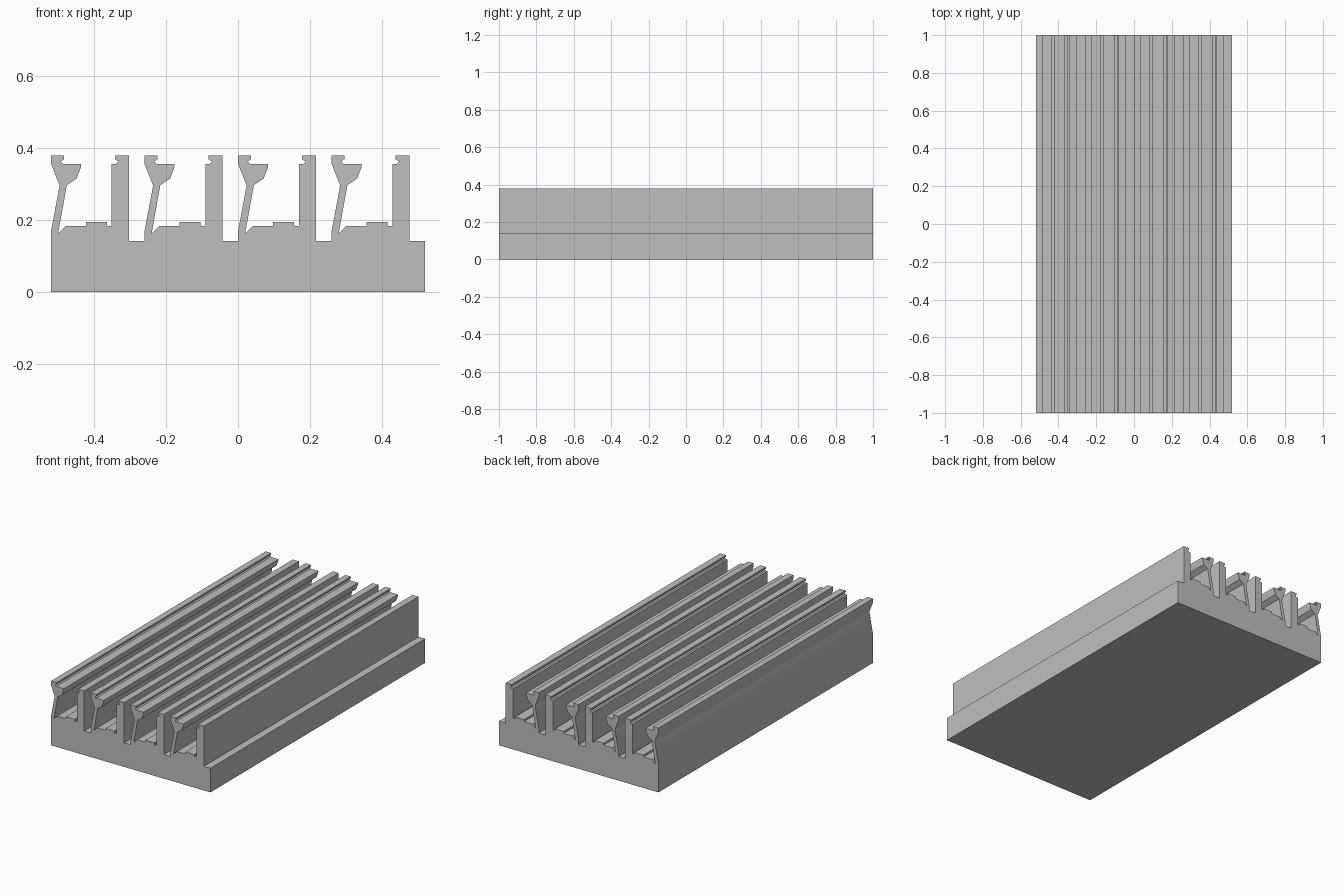
import bpy, bmesh

if "Cube" in bpy.data.objects:
    bpy.data.objects.remove(bpy.data.objects["Cube"])

PITCH, COUNT, LEFT, HALF_LEN = 0.26, 4, -0.52, 1.0

# One module of the rail profile (x from module's left edge, z), left to right
MODULE = [
    # leaning spring arm, outer side
    (0.0, 0.168), (0.024, 0.296), (0.0, 0.357), (0.0, 0.379),
    # arm head with notch and hook
    (0.036, 0.379), (0.036, 0.369), (0.027, 0.363), (0.034, 0.356),
    (0.084, 0.356), (0.083, 0.346), (0.071, 0.315), (0.044, 0.297),
    # arm inner side and relief groove at its foot
    (0.020, 0.163), (0.041, 0.183),
    # floor with raised pad
    (0.097, 0.183), (0.097, 0.195), (0.156, 0.195), (0.156, 0.183), (0.169, 0.183),
    # upright wall with notched lip
    (0.169, 0.356), (0.181, 0.356), (0.188, 0.363), (0.178, 0.369),
    (0.178, 0.379), (0.217, 0.379), (0.217, 0.142),
    # gap to next module
    (0.26, 0.142),
]

# Full cross-section: base bottom plus repeated modules
profile = [(LEFT, 0.0)]
for i in range(COUNT):
    profile += [(LEFT + i * PITCH + x, z) for x, z in MODULE]
profile.append((LEFT + COUNT * PITCH, 0.0))

# Extrude along y
bm = bmesh.new()
face = bm.faces.new([bm.verts.new((x, -HALF_LEN, z)) for x, z in profile])
ext = bmesh.ops.extrude_face_region(bm, geom=[face], use_keep_orig=True)
moved = [g for g in ext["geom"] if isinstance(g, bmesh.types.BMVert)]
bmesh.ops.translate(bm, verts=moved, vec=(0, 2 * HALF_LEN, 0))
bmesh.ops.recalc_face_normals(bm, faces=bm.faces)
mesh = bpy.data.meshes.new("slotted_rail_block")
bm.to_mesh(mesh)
bm.free()

# Single grey finish
grey = bpy.data.materials.new("light_grey")
grey.diffuse_color = (0.52, 0.52, 0.52, 1)
grey.use_nodes = True
grey.node_tree.nodes["Principled BSDF"].inputs["Base Color"].default_value = grey.diffuse_color
mesh.materials.append(grey)

rail = bpy.data.objects.new("slotted_rail_block", mesh)
bpy.context.collection.objects.link(rail)
bpy.context.view_layer.objects.active = rail
rail.select_set(True)
bpy.ops.object.shade_smooth_by_angle(angle=0.52)
